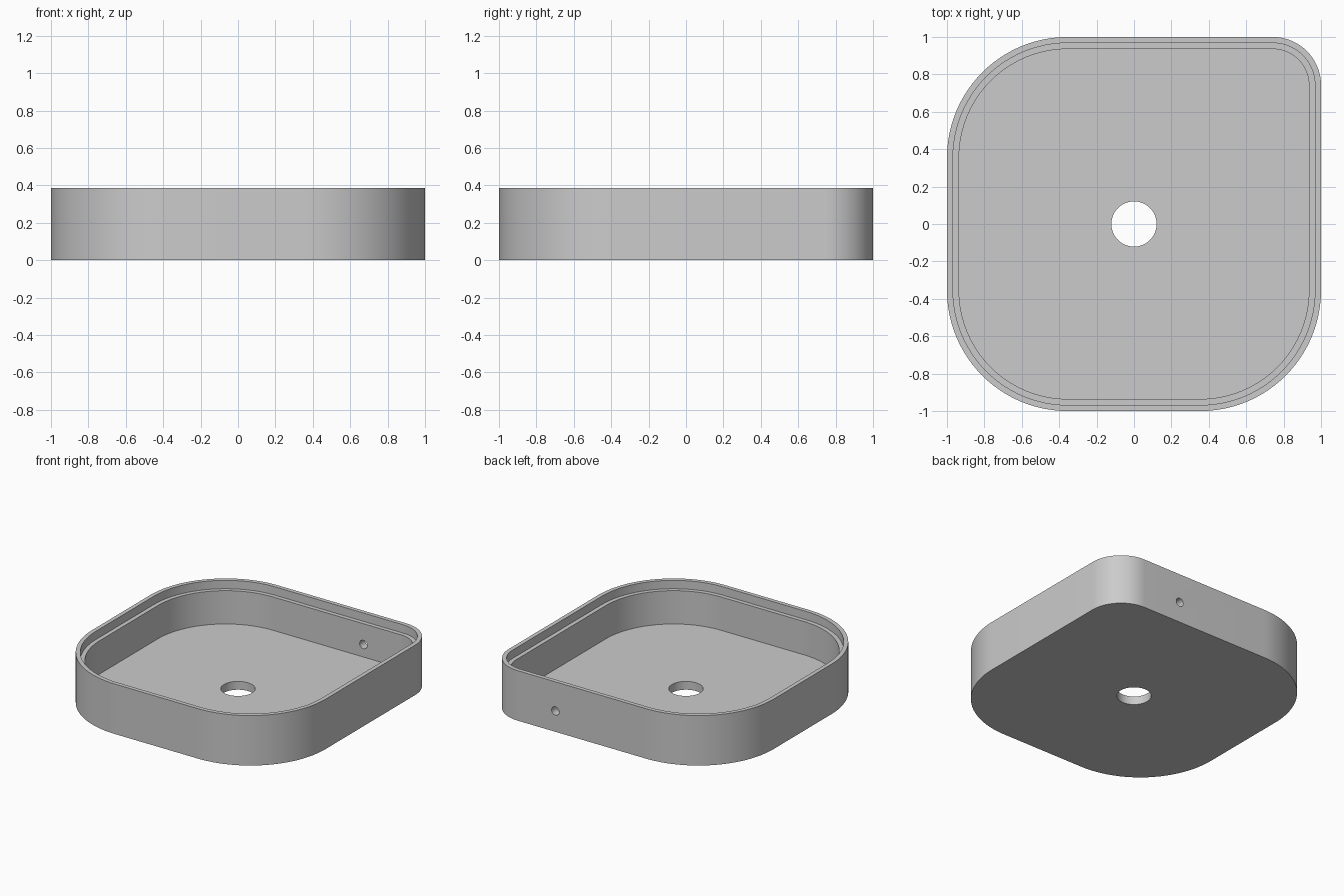
import bpy
import bmesh
from math import sin, cos, pi, radians

if "Cube" in bpy.data.objects:
    bpy.data.objects.remove(bpy.data.objects["Cube"], do_unlink=True)

U = 1 / 31            # one design unit; the tray is 62 units wide
SEGMENTS = 24         # steps in each rounded corner
# Corner signs and radius, counter-clockwise; one corner is tighter
CORNERS = [(1, 1, 8), (-1, 1, 20), (-1, -1, 20), (1, -1, 20)]

grey = bpy.data.materials.new("plain grey")
grey.use_nodes = True
colour = (0.6, 0.6, 0.6, 1)
grey.diffuse_color = colour
grey.node_tree.nodes["Principled BSDF"].inputs["Base Color"].default_value = colour


def outline(bm, inset, z):
    """Rounded square ring of vertices, offset inwards by inset."""
    ring = []
    for i, (sx, sy, radius) in enumerate(CORNERS):
        for k in range(SEGMENTS + 1):
            a = (i + k / SEGMENTS) * pi / 2
            x = sx * (31 - radius) + (radius - inset) * cos(a)
            y = sy * (31 - radius) + (radius - inset) * sin(a)
            ring.append(bm.verts.new((x * U, y * U, z * U)))
    return ring


# Tray: stack the wall section from underside to inner floor
bm = bmesh.new()
section = [(0, 0), (0, 12), (1, 12), (1, 10), (2, 10), (2, 2)]
rings = [outline(bm, inset, z) for inset, z in section]
for low, high in zip(rings, rings[1:]):
    for i in range(len(low)):
        j = (i + 1) % len(low)
        bm.faces.new((low[i], low[j], high[j], high[i]))
bm.faces.new(list(reversed(rings[0])))
bm.faces.new(rings[-1])
bmesh.ops.recalc_face_normals(bm, faces=bm.faces)
mesh = bpy.data.meshes.new("tray")
bm.to_mesh(mesh)
bm.free()
tray = bpy.data.objects.new("tray", mesh)
bpy.context.collection.objects.link(tray)
mesh.materials.append(grey)


def drill(name, radius, location, tilt, sides):
    """Cut a round hole through the tray."""
    bpy.ops.mesh.primitive_cylinder_add(
        vertices=sides, radius=radius * U, depth=8 * U,
        location=[c * U for c in location], rotation=(tilt, 0, 0))
    cutter = bpy.context.object
    cutter.name = name
    cutter.hide_render = True
    cutter.data.materials.append(grey)
    bpy.context.view_layer.objects.active = tray
    cut = tray.modifiers.new(name, "BOOLEAN")
    cut.operation = "DIFFERENCE"
    cut.solver = "EXACT"
    cut.object = cutter
    bpy.ops.object.modifier_apply(modifier=cut.name)
    bpy.data.objects.remove(cutter, do_unlink=True)


# Round floor opening and small cable hole in the back wall
drill("floor_hole_cutter", 3.75, (0, 0, 1), 0, 64)
drill("wall_hole_cutter", 1, (13, 30, 5), radians(90), 32)

# Smooth the round corners, keep the rim edges crisp
bpy.ops.object.select_all(action="DESELECT")
tray.select_set(True)
bpy.context.view_layer.objects.active = tray
bpy.ops.object.shade_smooth_by_angle(angle=radians(30))
